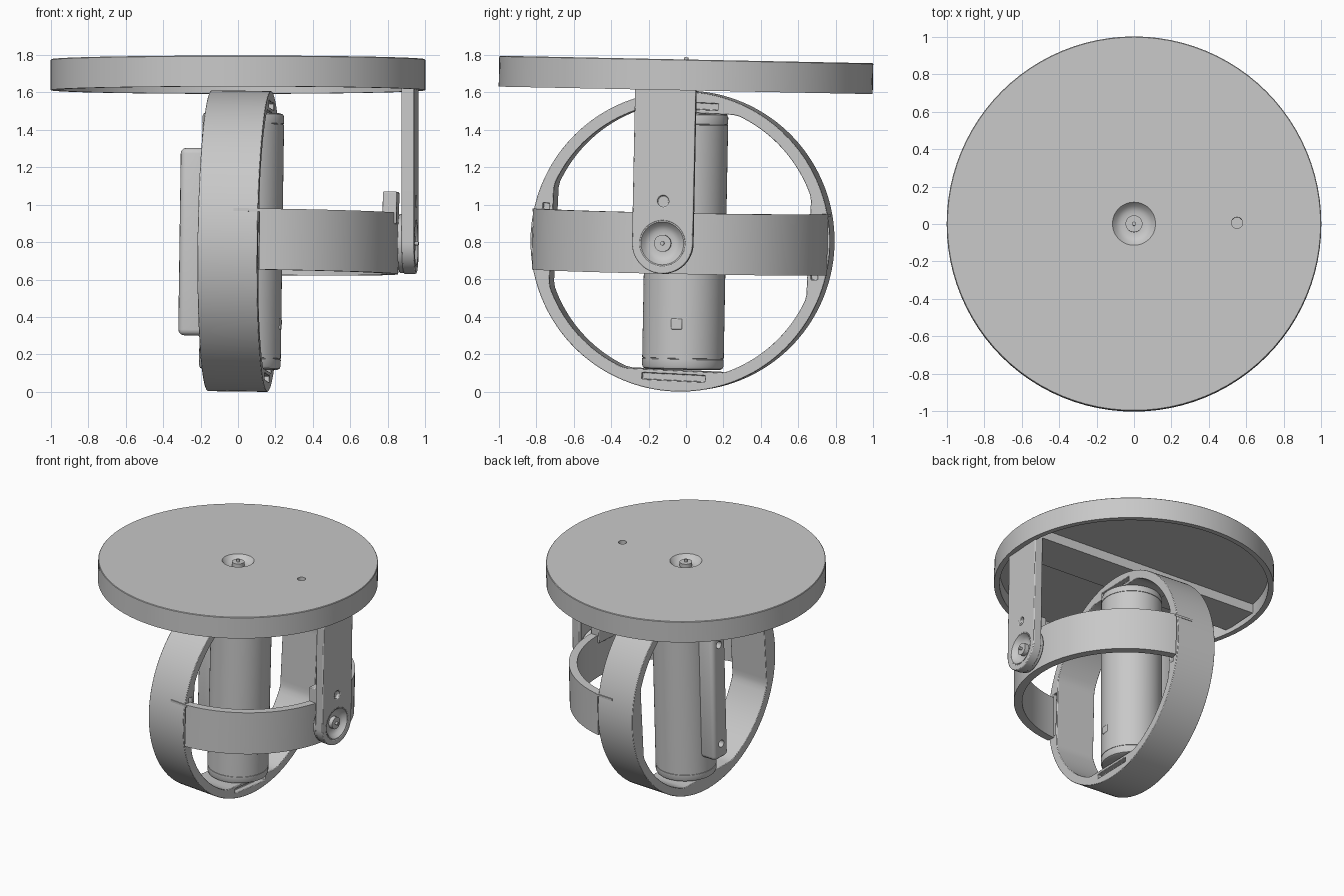
import bpy, bmesh
from math import sin, cos, pi, radians
from mathutils import Matrix, Vector

cube = bpy.data.objects.get("Cube")
if cube:
    bpy.data.objects.remove(cube, do_unlink=True)

grey = bpy.data.materials.new("plain_grey")
grey.use_nodes = True
colour = (0.58, 0.58, 0.58, 1)
grey.diffuse_color = colour
grey.node_tree.nodes["Principled BSDF"].inputs["Base Color"].default_value = colour

T, R = Matrix.Translation, Matrix.Rotation
# The whole unit leans a little; the gimbal is also turned and rolled
LEAN = T((0, 0, 1.7)) @ R(-0.02, 4, 'X') @ T((0, 0, -1.7))
TURNED = LEAN @ R(-0.08, 4, 'Z')
MID = 0.805
ARM = TURNED @ T((0.006, -0.032, -0.014))
GIMBAL = TURNED @ T((0.008, 0, MID)) @ R(0.014, 4, 'Y')
TO_X = R(pi / 2, 4, 'Y')


def make(name, bm):
    bmesh.ops.recalc_face_normals(bm, faces=bm.faces)
    me = bpy.data.meshes.new(name)
    bm.to_mesh(me)
    bm.free()
    me.materials.append(grey)
    ob = bpy.data.objects.new(name, me)
    bpy.context.collection.objects.link(ob)
    return ob


def activate(ob):
    bpy.ops.object.select_all(action='DESELECT')
    ob.select_set(True)
    bpy.context.view_layer.objects.active = ob


def box(name, lo, hi):
    bm = bmesh.new()
    lo, hi = Vector(lo), Vector(hi)
    size = hi - lo
    bmesh.ops.create_cube(bm, size=1, matrix=T((lo + hi) / 2) @ Matrix.Diagonal((*size, 1)))
    return make(name, bm)


def cylinder(name, r, depth, matrix, sides=64):
    bm = bmesh.new()
    bmesh.ops.create_cone(bm, cap_ends=True, segments=sides, radius1=r, radius2=r,
                          depth=depth, matrix=matrix)
    return make(name, bm)


def lathe(name, profile, matrix=Matrix(), steps=96):
    bm = bmesh.new()
    vs = [bm.verts.new((r, 0, z)) for r, z in profile]
    edges = [bm.edges.new(p) for p in zip(vs, vs[1:])]
    bmesh.ops.spin(bm, geom=vs + edges, cent=(0, 0, 0), axis=(0, 0, 1),
                   angle=2 * pi, steps=steps)
    bmesh.ops.remove_doubles(bm, verts=bm.verts, dist=1e-5)
    bm.transform(matrix)
    return make(name, bm)


def prism(name, outline, x0, x1):
    """Extrude a (y, z) outline along x."""
    bm = bmesh.new()
    face = bm.faces.new([bm.verts.new((x0, y, z)) for y, z in outline])
    out = bmesh.ops.extrude_face_region(bm, geom=[face])
    bmesh.ops.translate(bm, vec=(x1 - x0, 0, 0),
                        verts=[v for v in out["geom"] if isinstance(v, bmesh.types.BMVert)])
    return make(name, bm)


def hoop(name, outer, inner, half, start, sweep, steps, matrix=Matrix()):
    """Band around z; the inner radius is a function of the angle."""
    bm = bmesh.new()
    closed = sweep >= 2 * pi
    rows = []
    for i in range(steps if closed else steps + 1):
        a = start + sweep * i / steps
        corners = ((outer, -half), (outer, half), (inner(a), half), (inner(a), -half))
        rows.append([bm.verts.new((r * cos(a), r * sin(a), z)) for r, z in corners])
    pairs = list(zip(rows, rows[1:])) + ([(rows[-1], rows[0])] if closed else [])
    for p, q in pairs:
        for k in range(4):
            bm.faces.new((p[k], q[k], q[k - 3], p[k - 3]))
    if not closed:
        bm.faces.new(rows[0])
        bm.faces.new(rows[-1])
    bm.transform(matrix)
    return make(name, bm)


def cut(ob, *cutters):
    for c in cutters:
        c.hide_render = True
        mod = ob.modifiers.new("cut", 'BOOLEAN')
        mod.operation, mod.solver, mod.object = 'DIFFERENCE', 'EXACT', c
        activate(ob)
        bpy.ops.object.modifier_apply(modifier=mod.name)
        bpy.data.objects.remove(c, do_unlink=True)


def finish(ob, matrix, bevel=0.0):
    if bevel:
        mod = ob.modifiers.new("soft_edges", 'BEVEL')
        mod.width, mod.segments, mod.limit_method = bevel, 2, 'ANGLE'
        mod.angle_limit = radians(40)
    ob.matrix_world = matrix
    activate(ob)
    bpy.ops.object.shade_smooth_by_angle(angle=radians(35))


def countersunk_hub(name, matrix, parent_matrix):
    hub = [(0, 0.012), (0.011, 0.012), (0.011, -0.008), (0.045, -0.008), (0.045, -0.04),
           (0.07, -0.04), (0.095, -0.026), (0.115, 0), (0.122, 0), (0.122, -0.05), (0, -0.05)]
    finish(lathe(name, hub, matrix, 48), parent_matrix)


# Round base plate, hollow underneath, with hub and blind pin hole
TOP = 1.776
FLOOR = TOP - 0.06
plate = lathe("base_plate", [(0, TOP), (0.996, TOP), (1, TOP - 0.004), (1, TOP - 0.165),
                             (0.96, TOP - 0.165), (0.96, FLOOR), (0, FLOOR)])
cut(plate, cylinder("hub_bore", 0.12, 0.3, T((0, 0, TOP))),
    cylinder("pin_bore", 0.03, 0.08, T((0.55, 0.005, TOP)), 24))
finish(plate, LEAN)
countersunk_hub("base_hub", T((0, 0, TOP)), LEAN)
finish(box("base_rail", (-0.95, -0.19, 1.645), (0.945, 0.13, FLOOR + 0.01)), TURNED)


# Hanging arm with a rounded foot and a hollow inner side
def arm_outline(r, top):
    foot = [(r * cos(pi + pi * i / 32), MID + r * sin(pi + pi * i / 32)) for i in range(33)]
    return foot + [(r, top), (-r, top)]


arm = prism("arm", arm_outline(0.163, 1.74), 0.885, 0.952)
cut(arm, prism("arm_hollow", arm_outline(0.135, 1.8), 0.8, 0.92),
    cylinder("hub_bore", 0.12, 0.3, T((0.95, 0, MID)) @ TO_X),
    cylinder("pin_bore", 0.03, 0.04, T((0.95, 0, 1.03)) @ TO_X, 24))
finish(arm, ARM, 0.006)
countersunk_hub("arm_hub", T((0.952, 0, MID)) @ TO_X, ARM)
finish(cylinder("pivot_boss", 0.158, 0.045, T((0.884, 0, MID)) @ TO_X), ARM, 0.005)

# Half-round yoke butting against the ring, with small pegs and a stop tab
yoke = hoop("yoke", 0.8, lambda a: 0.74, 0.163, 0.15 - pi / 2, pi - 0.3, 64, T((0.05, 0, -0.002)))
finish(yoke, GIMBAL)
for side, label in ((-1, "front"), (1, "back")):
    y = side * 0.775
    finish(box(label + "_yoke_peg", (0.03, y - 0.018, 0.145), (0.18, y + 0.018, 0.161)), GIMBAL)
finish(box("stop_tab", (0.775, -0.14, 0.1), (0.85, 0.04, 0.272)), GIMBAL, 0.006)

# Upright ring: round outside, four flats inside, a slot beside each flat
ring = hoop("ring", 0.803, lambda a: min(0.74, 0.69 / max(abs(cos(a)), abs(sin(a)))),
            0.16, 0, 2 * pi, 144, TO_X)
for i in range(4):
    slot = box("slot", (0.12, -0.17, 0.71), (0.2, 0.17, 0.745))
    slot.data.transform(R(i * pi / 2, 4, 'X'))
    cut(ring, slot)
finish(ring, GIMBAL @ R(-0.03, 4, 'X'), 0.008)

# Tube held across the ring, with fine grooves near both ends
r, h = 0.218, 0.685
half = [(0, h), (r - 0.02, h), (r - 0.006, h - 0.006), (r, h - 0.02), (r, h - 0.055),
        (r - 0.003, h - 0.056), (r - 0.003, h - 0.06), (r, h - 0.061)]
tube = lathe("tube", half + [(a, -b) for a, b in reversed(half)], T((0.01, 0.015, 0)))
finish(tube, GIMBAL)
finish(box("tube_button", (0.2, -0.035, -0.47), (0.231, 0.025, -0.412)), GIMBAL, 0.006)

# Side box on the far side of the tube, with two screw holes
side_box = box("side_box", (-0.318, -0.07, -0.507), (-0.16, 0.085, 0.494))
mod = side_box.modifiers.new("round", 'BEVEL')
mod.width, mod.segments = 0.03, 3
activate(side_box)
bpy.ops.object.modifier_apply(modifier=mod.name)
for z in (-0.39, 0.39):
    cut(side_box, cylinder("screw_bore", 0.028, 0.1, T((-0.318, 0.008, z)) @ TO_X, 20))
finish(side_box, GIMBAL)
